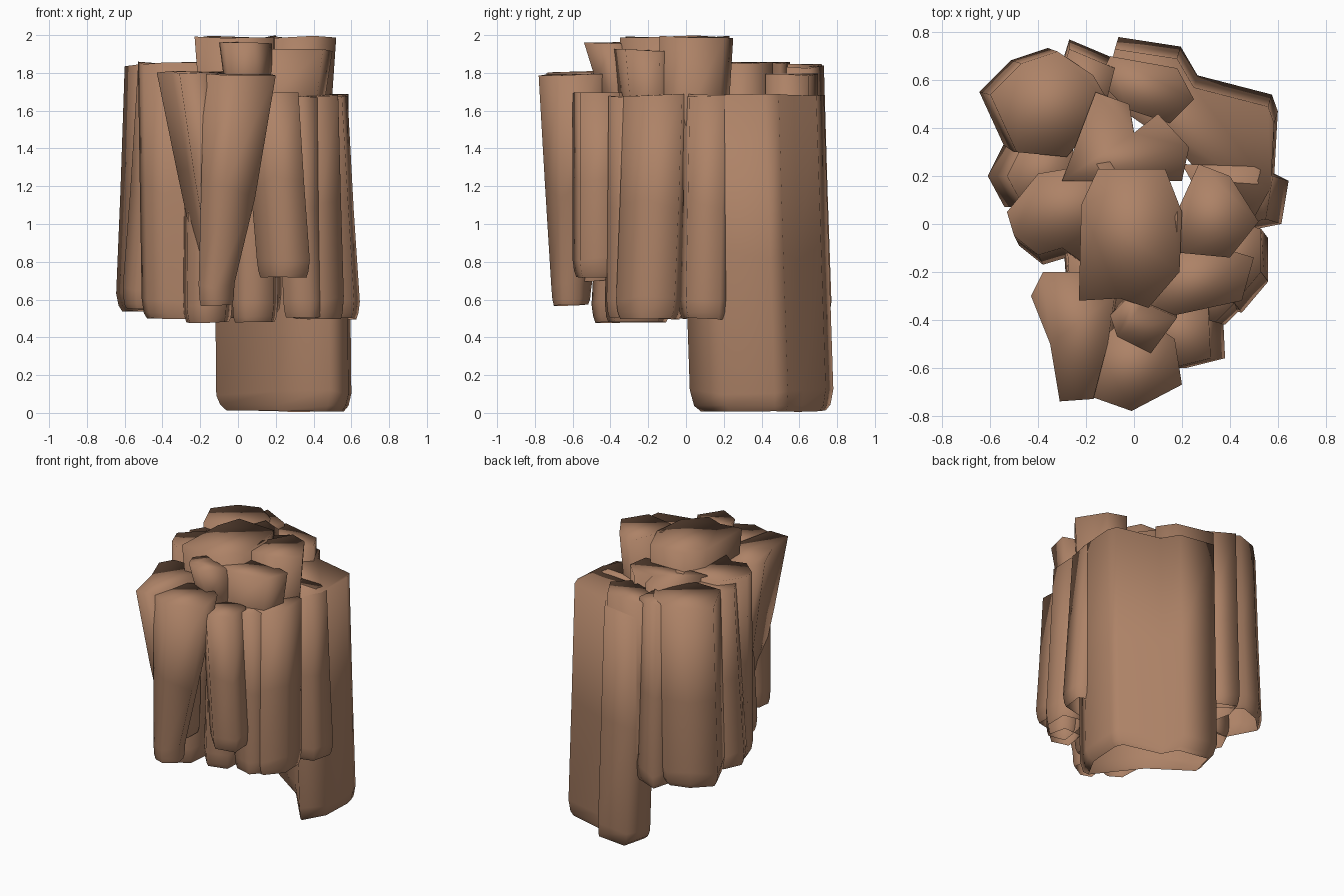
import bpy, bmesh, math, random
from mathutils import Vector

random.seed(4)
rock = bpy.data.materials.new("brown rock")
rock.diffuse_color = (0.42, 0.225, 0.135, 1)


def column(name, pts, top, bottom, shift=(0, 0), scale=1.0, chamfer=0.1):
    """Loft a stone column shell, open underneath, from its top outline to a rounded foot."""
    top_ring = [Vector(p) for p in pts]
    c = sum(top_ring, Vector((0, 0))) / len(pts)
    foot_c = c + Vector(shift)
    foot = [foot_c + (p - c) * scale for p in top_ring]
    rings = []

    def ring(points, z, wobble=0.0):
        rings.append([bm.verts.new((p.x, p.y, z + random.uniform(-wobble, wobble)))
                      for p in points])

    bm = bmesh.new()
    ring([foot_c + (p - foot_c) * 0.87 for p in foot], bottom, 0.005)
    ring([foot_c + (p - foot_c) * 0.95 for p in foot], bottom + chamfer * 0.3, 0.005)
    ring(foot, bottom + chamfer, 0.02)
    ring([a.lerp(b, 0.5) for a, b in zip(foot, top_ring)], (top + bottom) / 2, 0.05)
    ring(top_ring, top - 0.008, 0.008)
    n = len(pts)
    for lo, hi in zip(rings, rings[1:]):
        for i in range(n):
            j = (i + 1) % n
            bm.faces.new((lo[i], lo[j], hi[j], hi[i]))
    bm.faces.new(rings[-1])
    me = bpy.data.meshes.new(name)
    bm.to_mesh(me)
    bm.free()
    me.materials.append(rock)
    me.shade_smooth()
    ob = bpy.data.objects.new(name, me)
    bpy.context.collection.objects.link(ob)


# long slab at the back right, the only part reaching the ground
column("back_slab", [(0.47, -0.03), (0.57, 0.15), (0.585, 0.42), (0.56, 0.49), (0.25, 0.57), (0.18, 0.69),
                     (-0.08, 0.73), (-0.13, 0.53), (0.19, 0.31)], 1.69, 0.01, (0.015, 0.05))

# right side columns
column("right_column_back", [(0.35, -0.02), (0.55, 0.02), (0.58, 0.2), (0.5, 0.24), (0.2, 0.25)],
       1.69, 0.5, (0.065, -0.02))
column("right_column_middle", [(0.28, -0.3), (0.42, -0.33), (0.53, -0.2), (0.53, -0.02), (0.33, 0.03)],
       1.69, 0.5, (0.03, -0.04))
column("right_column_front", [(0.2, -0.37), (0.34, -0.41), (0.42, -0.33), (0.38, -0.2), (0.22, -0.2)],
       1.68, 0.51, (0.04, -0.01))
column("front_right_column", [(0.04, -0.47), (0.16, -0.6), (0.32, -0.56), (0.31, -0.35), (0.08, -0.3)],
       1.7, 0.72, (0.06, 0.0))

# front columns, tapering downward
column("front_column", [(-0.18, -0.72), (-0.01, -0.78), (0.2, -0.67), (0.17, -0.48), (0, -0.36),
                        (-0.16, -0.5)], 1.8, 0.57, (-0.12, -0.03), 0.5)
column("front_left_column", [(-0.31, -0.74), (-0.17, -0.73), (-0.11, -0.5), (-0.08, -0.3),
                             (-0.2, -0.2), (-0.38, -0.2), (-0.43, -0.3), (-0.35, -0.5)],
       1.81, 0.7, (0.13, -0.04), 0.55)
column("under_front_left", [(-0.26, -0.38), (-0.16, -0.44), (-0.05, -0.4), (-0.02, -0.1), (-0.28, -0.08)],
       1.7, 0.48, (-0.01, -0.06))
column("under_front_right", [(-0.02, -0.32), (0.05, -0.4), (0.2, -0.36), (0.22, -0.1), (0.0, -0.05)],
       1.69, 0.48, (-0.01, -0.03))

# left side columns
column("left_column_front", [(-0.53, 0.05), (-0.5, -0.05), (-0.4, -0.13), (-0.3, -0.1), (-0.2, -0.17),
                             (0, 0.1), (-0.1, 0.26), (-0.4, 0.21)], 1.86, 0.5, (0.02, -0.04))
column("left_column_middle", [(-0.53, 0.2), (-0.46, 0.07), (-0.27, 0.07), (-0.25, 0.36), (-0.46, 0.34)],
       1.83, 0.55, (-0.08, 0.0))
column("left_column_back", [(-0.6, 0.54), (-0.49, 0.3), (-0.28, 0.28), (-0.1, 0.5), (-0.17, 0.62),
                            (-0.32, 0.72), (-0.47, 0.67)], 1.85, 0.54, (-0.04, 0.01), 1.02)
column("back_left_column", [(-0.31, 0.6), (-0.28, 0.45), (-0.13, 0.45), (-0.08, 0.65), (-0.27, 0.73)],
       1.84, 0.5, (0.0, 0.04))

# inner columns behind the summit
column("centre_back_column", [(-0.3, 0.18), (0.2, 0.18), (0.23, 0.32), (0.1, 0.46), (0.0, 0.38),
                              (-0.02, 0.5), (-0.16, 0.55)], 1.86, 0.52)
column("back_inner_column", [(-0.15, 0.6), (-0.03, 0.48), (0.15, 0.42), (0.25, 0.52), (0.18, 0.65),
                             (-0.1, 0.7)], 1.8, 0.6)

# summit stones
column("summit_left", [(-0.23, -0.32), (-0.06, -0.31), (0.06, -0.35), (0.19, -0.2), (0.2, 0.05),
                       (0.13, 0.23), (-0.15, 0.23), (-0.22, 0.08)], 2.0, 1.2, (0.03, 0), 0.85)
column("summit_right", [(0.17, 0.03), (0.19, -0.12), (0.4, -0.14), (0.52, 0.01), (0.4, 0.2),
                        (0.27, 0.25)], 2.0, 1.2, (-0.03, -0.02), 0.85)
column("summit_front_right", [(0.03, -0.29), (0.08, -0.4), (0.45, -0.32), (0.5, -0.14), (0.3, -0.08),
                              (0.15, -0.1)], 1.93, 1.3, (-0.03, 0.03), 0.75)
column("summit_front", [(-0.1, -0.38), (-0.07, -0.47), (0.07, -0.54), (0.18, -0.39), (0.04, -0.33),
                        (0.03, -0.25)], 1.97, 1.5, (0.04, 0.09), 0.75)
